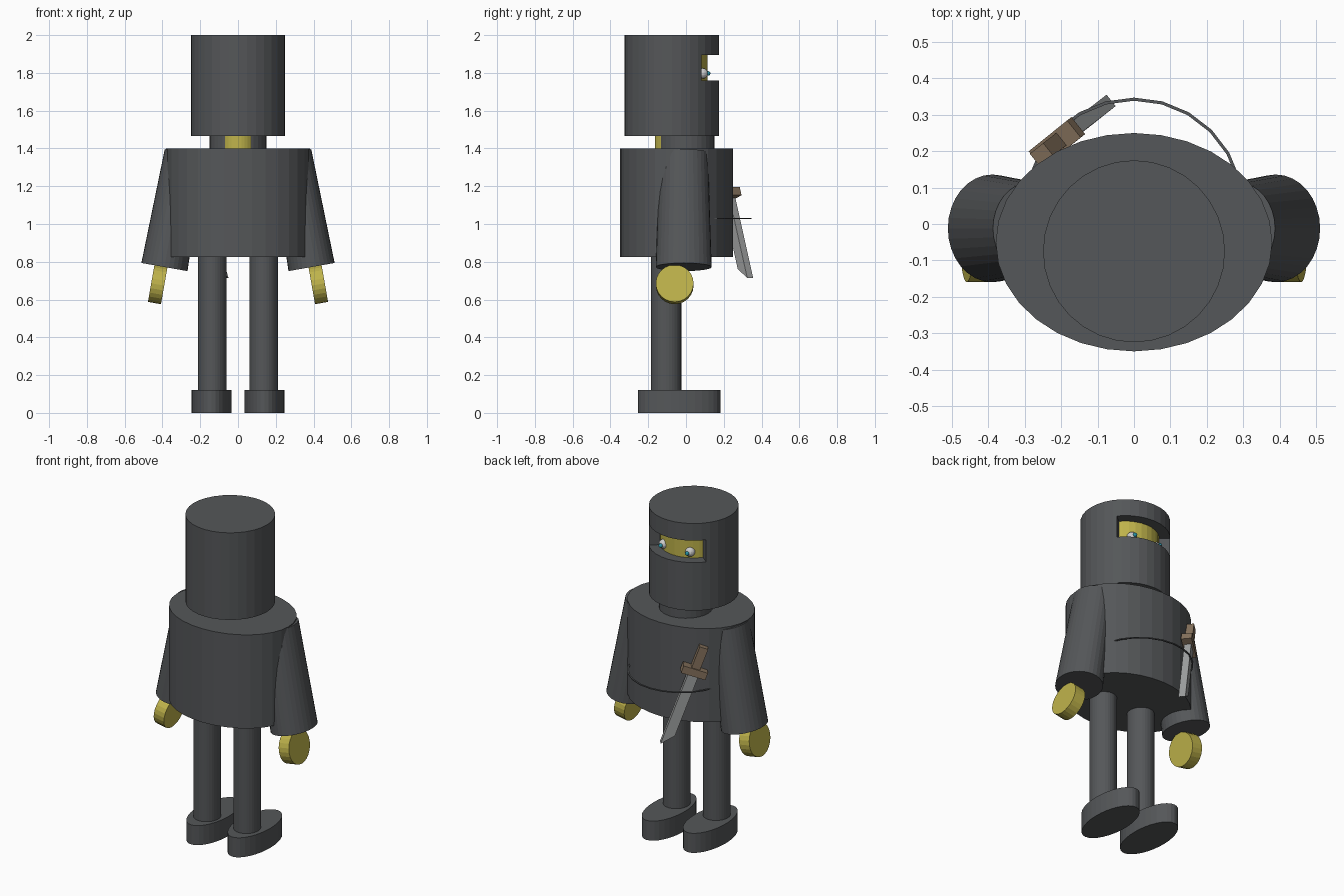
import bpy, bmesh, math
from mathutils import Matrix, Vector

if "Cube" in bpy.data.objects:
    bpy.data.objects.remove(bpy.data.objects["Cube"])


def material(name, rgb):
    m = bpy.data.materials.new(name)
    m.diffuse_color = (*rgb, 1)
    m.use_nodes = True
    m.node_tree.nodes["Principled BSDF"].inputs["Base Color"].default_value = m.diffuse_color
    return m


DARK = material("dark_cloth", (0.09, 0.095, 0.1))
SKIN = material("skin", (0.52, 0.45, 0.07))
WHITE = material("eye_white", (0.8, 0.8, 0.8))
TEAL = material("pupil_teal", (0.02, 0.3, 0.4))
BROWN = material("wood", (0.24, 0.17, 0.11))
STEEL = material("steel", (0.35, 0.36, 0.36))


def finish(name, bm, mat, matrix=Matrix()):
    bmesh.ops.recalc_face_normals(bm, faces=bm.faces)
    me = bpy.data.meshes.new(name)
    bm.to_mesh(me)
    bm.free()
    me.materials.append(mat)
    ob = bpy.data.objects.new(name, me)
    ob.matrix_world = matrix
    bpy.context.collection.objects.link(ob)
    return ob


def drum(name, mat, center, rx, ry, depth, rot=Matrix(), top=1.0, sides=32):
    """Elliptical cylinder, optionally tapered and rotated."""
    bm = bmesh.new()
    bmesh.ops.create_cone(bm, cap_ends=True, segments=sides, radius1=1,
                          radius2=top, depth=depth)
    bmesh.ops.scale(bm, vec=(rx, ry, 1), verts=bm.verts)
    return finish(name, bm, mat, Matrix.Translation(center) @ rot.to_4x4())


def prism(name, mat, pts, z0, z1, matrix=Matrix()):
    bm = bmesh.new()
    face = bm.faces.new([bm.verts.new((x, y, z0)) for x, y in pts])
    new = bmesh.ops.extrude_face_region(bm, geom=[face])["geom"]
    bmesh.ops.translate(bm, vec=(0, 0, z1 - z0),
                        verts=[v for v in new if isinstance(v, bmesh.types.BMVert)])
    return finish(name, bm, mat, matrix)


def ball(name, mat, center, r):
    bm = bmesh.new()
    bmesh.ops.create_uvsphere(bm, u_segments=16, v_segments=10, radius=r)
    return finish(name, bm, mat, Matrix.Translation(center))


# Hood with an eye slit facing +y
HY = -0.075
hood = drum("hood", DARK, (0, HY, 1.7325), 0.25, 0.25, 0.535)
angles = [math.radians(39 + 102 * i / 12) for i in range(13)]
ring = [(0.3 * math.cos(a), 0.3 * math.sin(a)) for a in angles]
ring += [(0.18 * math.cos(a), 0.18 * math.sin(a)) for a in reversed(angles)]
cutter = prism("slit_cutter", DARK, ring, 1.76, 1.895, Matrix.Translation((0, HY, 0)))
cutter.hide_render = True
cutter.hide_viewport = True
cut = hood.modifiers.new("slit", "BOOLEAN")
cut.object = cutter
cut.operation = "DIFFERENCE"
cut.solver = "EXACT"

# Face, nose, eyes and neck
drum("face", SKIN, (0, HY, 1.725), 0.188, 0.188, 0.45)
drum("nose", SKIN, (0, 0.105, 1.745), 0.025, 0.03, 0.08, top=0.05, sides=8)
for s, side in ((-1, "left"), (1, "right")):
    ball(f"eye_{side}", WHITE, (s * 0.09, 0.088, 1.797), 0.028)
    ball(f"pupil_{side}", TEAL, (s * 0.09, 0.117, 1.797), 0.012)
drum("neck", SKIN, (0, HY, 1.44), 0.09, 0.09, 0.12)
drum("collar", DARK, (0, 0, 1.43), 0.15, 0.15, 0.09)

# Torso
drum("torso", DARK, (0, -0.05, 1.1125), 0.38, 0.30, 0.575)

# Sleeves, hands, legs and feet
for s, side in ((-1, "left"), (1, "right")):
    tilt = Matrix.Rotation(-s * math.radians(10), 3, "Y")
    drum(f"sleeve_{side}", DARK, (s * 0.336, -0.012, 1.075), 0.124, 0.148, 0.615,
         tilt, top=0.86)
    drum(f"hand_{side}", SKIN, (s * 0.425, -0.06, 0.68), 0.1, 0.1, 0.07,
         tilt @ Matrix.Rotation(math.pi / 2, 3, "Y"), sides=24)
    drum(f"leg_{side}", DARK, (s * 0.136, -0.105, 0.48), 0.075, 0.08, 0.74)
    drum(f"foot_{side}", DARK, (s * 0.14, -0.036, 0.06), 0.106, 0.218, 0.12)

# Thin belt cord, a full ring partly sunk in the torso
bm = bmesh.new()
N, M = 24, 4
loops = []
for i in range(N):
    a = 2 * math.pi * i / N
    loop = []
    for j in range(M):
        b = 2 * math.pi * (j + 0.5) / M
        r = 0.298 + 0.006 * math.cos(b)
        loop.append(bm.verts.new((r * math.cos(a), r * math.sin(a), 0.004 * math.sin(b))))
    loops.append(loop)
for i in range(N):
    p, q = loops[i], loops[(i + 1) % N]
    for j in range(M):
        k = (j + 1) % M
        bm.faces.new((p[j], q[j], q[k], p[k]))
finish("belt_cord", bm, DARK, Matrix.Translation((0, 0.045, 1.03)))

# Dagger: local x across the blade, y along it, z through its thickness
tip = Vector((-0.085, 0.322, 0.705))
axis = (Vector((-0.255, 0.19, 1.3)) - tip).normalized()
across = Vector((0.75, 0.6, 0))
across = (across - axis * across.dot(axis)).normalized()
frame = Matrix((across, axis, across.cross(axis))).transposed().to_4x4()
frame = Matrix.Translation(tip) @ frame


def bar(w, y0, y1):
    return [(-w, y0), (w, y0), (w, y1), (-w, y1)]


prism("dagger_blade", STEEL, [(0.03, 0), (0.03, 0.46), (-0.03, 0.46), (-0.03, 0.07)],
      -0.02, 0.02, frame)
prism("dagger_guard", BROWN, bar(0.072, 0.45, 0.495), -0.03, 0.03, frame)
prism("dagger_handle", BROWN, bar(0.025, 0.495, 0.63), -0.022, 0.022, frame)
